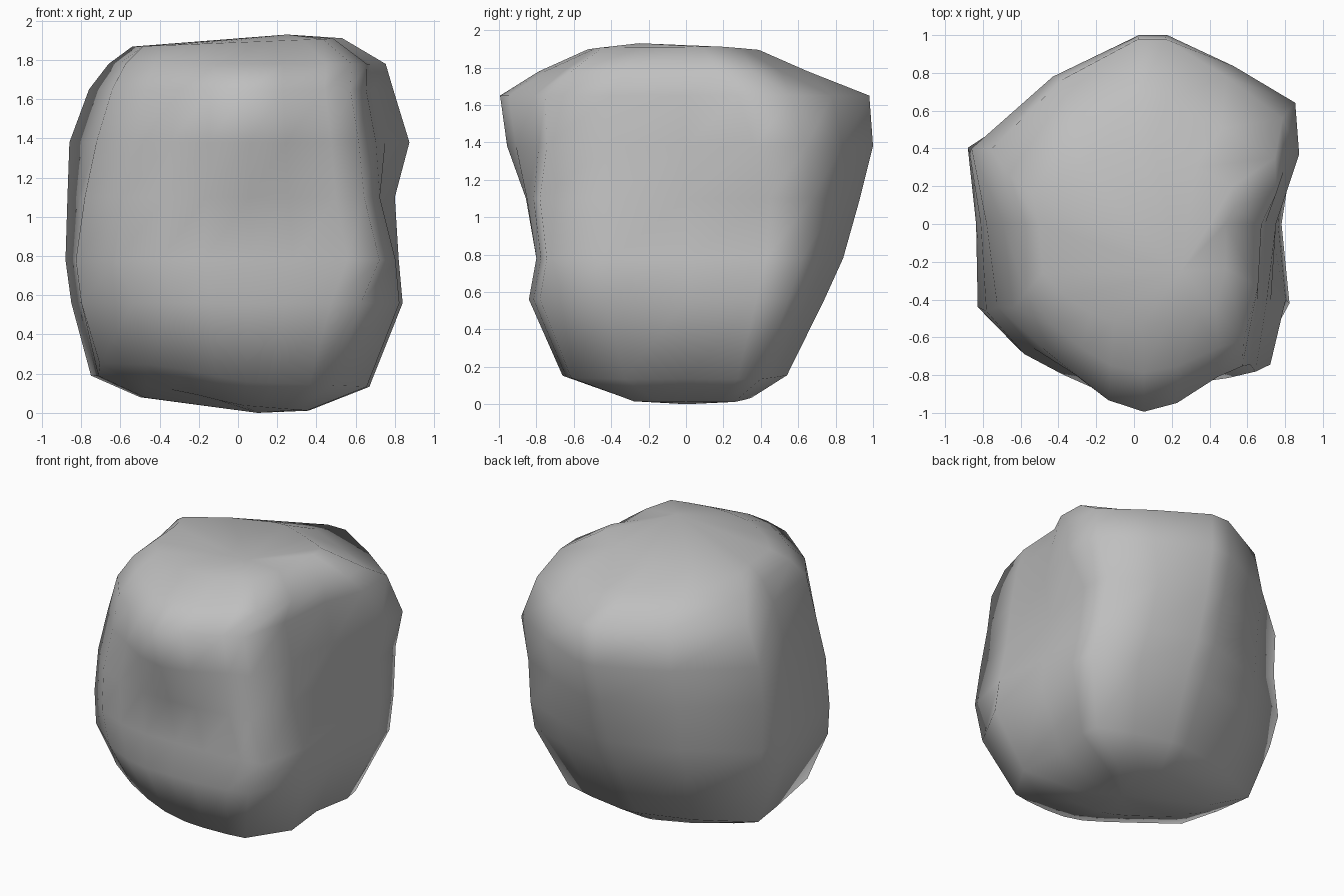
import bpy
import bmesh
from math import cos, pi

old = bpy.data.objects.get("Cube")
if old:
    bpy.data.objects.remove(old, do_unlink=True)

# Plan outline of the stone, scaled to unit extents on each side
OUTLINE = [(.03, 1), (-.5, .78), (-1, .4), (-.95, 0), (-.94, -.55), (-.7, -.82),
           (-.45, -.95), (-.2, -1), (.08, -1), (.35, -1), (.68, -.97), (.88, -.93),
           (.98, -.5), (.93, 0), (1, .38), (.97, .65), (.6, .84), (.2, 1)]

# Height, then reach to the left, right, front and back of each section
SECTIONS = [(.04, .5, .36, .3, .35), (.16, .75, .67, .66, .54),
            (.56, .85, .84, .84, .74), (.78, .88, .82, .8, .84),
            (1.1, .87, .8, .84, .93), (1.38, .86, .88, .8, 1),
            (1.65, .76, .81, .81, .98), (1.78, .66, .77, .66, .65),
            (1.89, .54, .54, .47, .39)]


def hump(value, centre, reach):
    """Smooth bump that fades to nothing at the given reach."""
    distance = min(abs(value - centre) / reach, 1)
    return (1 + cos(pi * distance)) / 2


def stone_point(u, v, section):
    height, left, right, front, back = section
    # Back corners are square low down and rounder near the top
    if v > 0:
        v **= max(.7, height - .35) if u > 0 else min(1, max(.8, height - .1))
    x = u * (right if u > 0 else left)
    y = v * (back if v > 0 else front)
    # Upper front shoulders lean inwards
    lean = .22 if u > 0 else .12
    x *= 1 - lean * hump(height, 1.5, .7) * min(1, max(0, .4 - v))
    # Lower front corners are worn away
    x *= 1 - hump(height, .35, .4) * max(0, -v - .6)
    # Overhanging brow on the front face
    if v < -.7:
        y -= .2 * hump(x, .06, .5) * hump(height, 1.55, .55)
    # Slightly tilted top and underside
    if height > 1.8:
        height += .04 * x
    elif height < .1:
        height -= .08 * x
    elif height < .3:
        height -= .04 * x
    if u < 0 and v < 0:
        height += .12 * u * v * hump(height, .2, .4)
    return x, y, height


def make_material(name, colour):
    material = bpy.data.materials.new(name)
    material.use_nodes = True
    material.diffuse_color = colour
    material.node_tree.nodes["Principled BSDF"].inputs["Base Color"].default_value = colour
    return material


# Loft the sections into a closed stone
bm = bmesh.new()
rings = [[bm.verts.new(stone_point(u, v, section)) for u, v in OUTLINE]
         for section in SECTIONS]
count = len(OUTLINE)
for lower, upper in zip(rings, rings[1:]):
    for i in range(count):
        j = (i + 1) % count
        bm.faces.new((lower[i], lower[j], upper[j], upper[i]))

# Low crowns close the underside and the top
for ring, centre in ((rings[0], (.1, 0, 0)), (rings[-1], (.25, -.25, 1.93))):
    tip = bm.verts.new(centre)
    for i in range(count):
        bm.faces.new((ring[i], ring[(i + 1) % count], tip))

bmesh.ops.recalc_face_normals(bm, faces=bm.faces)
for face in bm.faces:
    face.smooth = True

mesh = bpy.data.meshes.new("boulder")
bm.to_mesh(mesh)
bm.free()
mesh.materials.append(make_material("stone grey", (.52, .52, .52, 1)))
boulder = bpy.data.objects.new("boulder", mesh)
bpy.context.collection.objects.link(boulder)
